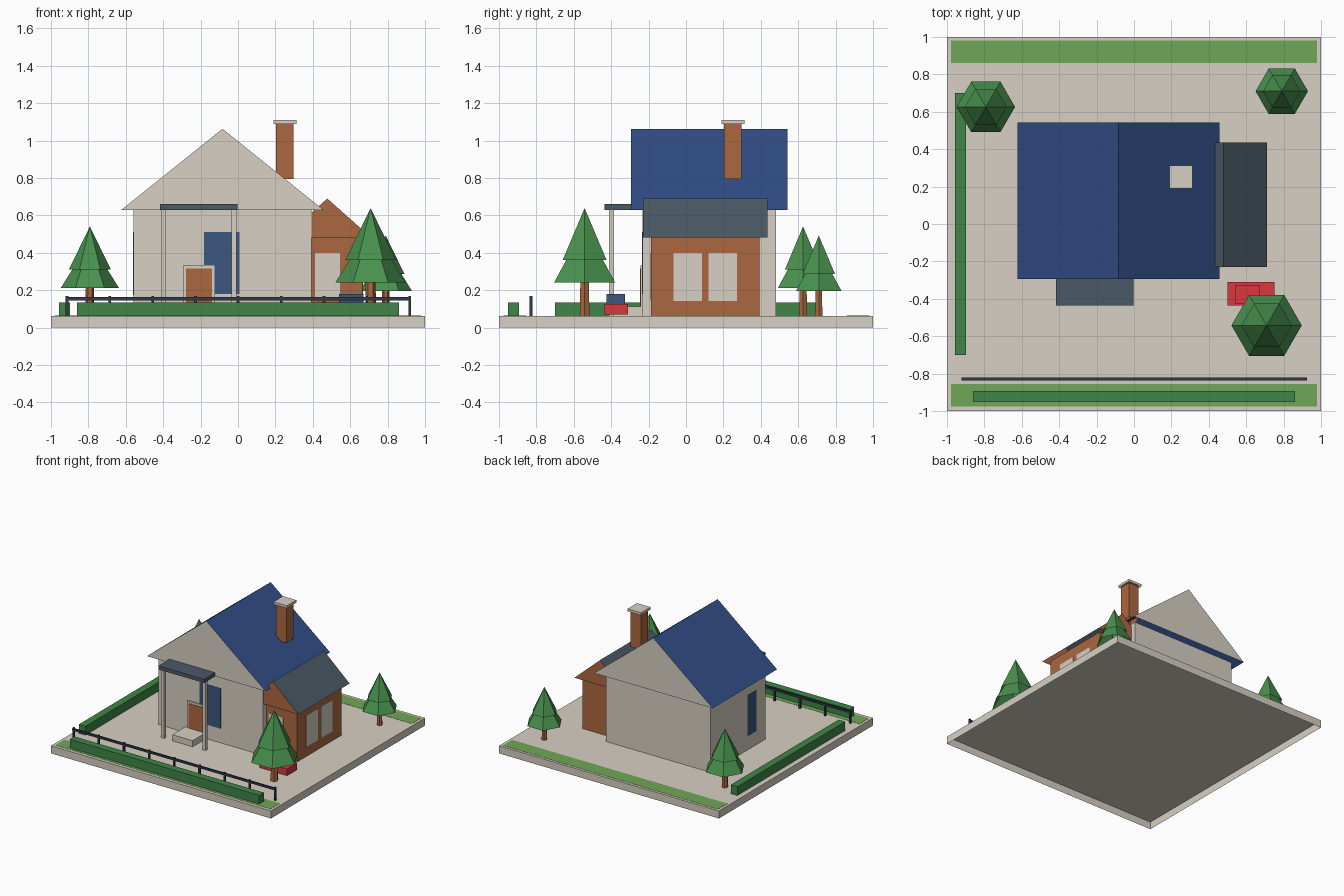
import bpy
import bmesh
import math
from mathutils import Matrix

cube = bpy.data.objects.get("Cube")
if cube:
    bpy.data.objects.remove(cube, do_unlink=True)


def material(name, r, g, b):
    m = bpy.data.materials.new(name)
    m.use_nodes = True
    m.diffuse_color = (r, g, b, 1)
    bsdf = next(n for n in m.node_tree.nodes if n.type == "BSDF_PRINCIPLED")
    bsdf.inputs["Base Color"].default_value = (r, g, b, 1)
    return m


STONE = material("warm_stone", 0.68, 0.63, 0.55)
BLUE = material("roof_blue", 0.031, 0.075, 0.24)
GLASS = material("window_blue", 0.045, 0.095, 0.21)
BRICK = material("brick", 0.41, 0.14, 0.052)
SLATE = material("slate", 0.07, 0.10, 0.13)
LEAF = material("tree_green", 0.065, 0.28, 0.075)
HEDGE = material("hedge_green", 0.05, 0.24, 0.065)
GRASS = material("grass_green", 0.16, 0.39, 0.095)
RED = material("car_red", 0.68, 0.04, 0.045)
IRON = material("dark_iron", 0.03, 0.042, 0.058)

GROUND = 0.062


def finish(name, bm, *mats):
    """Make the object, leaving its underside open."""
    bmesh.ops.recalc_face_normals(bm, faces=bm.faces)
    bm.normal_update()
    under = [f for f in bm.faces if f.normal.z < -0.9]
    bmesh.ops.delete(bm, geom=under, context="FACES")
    mesh = bpy.data.meshes.new(name)
    bm.to_mesh(mesh)
    bm.free()
    for m in mats:
        mesh.materials.append(m)
    obj = bpy.data.objects.new(name, mesh)
    bpy.context.collection.objects.link(obj)
    return obj


def box(name, x, y, z, *mats):
    """Box from (low, high) ranges; a second material colours the top."""
    bm = bmesh.new()
    bmesh.ops.create_cube(bm, size=1)
    for v in bm.verts:
        v.co = [r[0] if c < 0 else r[1] for r, c in zip((x, y, z), v.co)]
    bm.normal_update()
    if len(mats) > 1:
        for f in bm.faces:
            f.material_index = int(f.normal.z > 0.5)
    return finish(name, bm, *mats)


def gable_roof(name, x, y, z, cover, gable):
    """Triangular prism along y with its gable ends in the wall colour."""
    bm = bmesh.new()
    profile = [(x[0], z[0]), (x[1], z[0]), ((x[0] + x[1]) / 2, z[1])]
    face = bm.faces.new([bm.verts.new((px, y[0], pz)) for px, pz in profile])
    ext = bmesh.ops.extrude_face_region(bm, geom=[face])["geom"]
    moved = [g for g in ext if isinstance(g, bmesh.types.BMVert)]
    bmesh.ops.translate(bm, verts=moved, vec=(0, y[1] - y[0], 0))
    bm.normal_update()
    for f in bm.faces:
        f.material_index = int(abs(f.normal.y) > 0.9)
    return finish(name, bm, cover, gable)


def hex_cone(name, x, y, z, r_low, r_high, mat):
    bm = bmesh.new()
    bmesh.ops.create_cone(bm, cap_ends=True, segments=6, radius1=r_low,
                          radius2=r_high, depth=z[1] - z[0])
    turn = Matrix.Rotation(math.pi / 2, 4, "Z")
    bm.transform(Matrix.Translation((x, y, sum(z) / 2)) @ turn)
    return finish(name, bm, mat)


def tree(name, x, y, s):
    def level(low, high):
        return GROUND + low * s, GROUND + high * s
    hex_cone(name + "_trunk", x, y, level(0, 0.2), 0.03 * s, 0.026 * s, BRICK)
    hex_cone(name + "_lower_crown", x, y, level(0.18, 0.48), 0.188 * s, 0, LEAF)
    hex_cone(name + "_upper_crown", x, y, level(0.3, 0.577), 0.135 * s, 0, LEAF)


# Plot and lawns
box("plot_base", (-1, 1), (-1, 1), (0, GROUND), STONE)
lawn_top = GROUND + 0.0015
box("front_lawn", (-0.978, 0.978), (-0.975, -0.855), (GROUND, lawn_top), GRASS)
box("back_lawn", (-0.978, 0.978), (0.86, 0.98), (GROUND, lawn_top), GRASS)

# Main house
box("house_walls", (-0.558, 0.392), (-0.233, 0.48), (GROUND, 0.63), STONE)
gable_roof("house_roof", (-0.623, 0.457), (-0.293, 0.543), (0.63, 1.063), BLUE, STONE)
box("front_window", (-0.183, 0.007), (-0.236, -0.232), (0.18, 0.51), GLASS)
box("side_window", (-0.561, -0.557), (-0.115, 0), (0.175, 0.51), GLASS)
box("chimney_stack", (0.203, 0.297), (0.203, 0.297), (0.795, 1.09), BRICK)
box("chimney_cap", (0.19, 0.312), (0.19, 0.312), (1.088, 1.109), STONE)

# Entrance
box("door_frame", (-0.293, -0.125), (-0.242, -0.232), (GROUND, 0.333), STONE)
box("door", (-0.278, -0.14), (-0.246, -0.241), (GROUND, 0.315), BRICK)
box("door_step", (-0.31, -0.125), (-0.41, -0.232), (GROUND, 0.113), STONE)
box("porch_canopy", (-0.418, -0.002), (-0.437, -0.232), (0.63, 0.66), SLATE)
for side, px in (("right", -0.397), ("left", -0.022)):
    box("porch_post_" + side, (px - 0.013, px + 0.013), (-0.411, -0.385),
        (GROUND, 0.63), STONE)

# Brick side wing
box("wing_walls", (0.388, 0.665), (-0.187, 0.394), (GROUND, 0.483), BRICK)
gable_roof("wing_roof", (0.245, 0.71), (-0.23, 0.435), (0.483, 0.69), SLATE, BRICK)
box("wing_front_window", (0.412, 0.545), (-0.191, -0.186), (0.145, 0.4), STONE)
for i, wy in enumerate((-0.067, 0.121)):
    box(f"wing_side_window_{i + 1}", (0.664, 0.669), (wy, wy + 0.152), (0.142, 0.4), STONE)

# Hedges
box("front_hedge", (-0.86, 0.86), (-0.953, -0.893), (GROUND, 0.135), HEDGE)
box("side_hedge", (-0.957, -0.897), (-0.7, 0.7), (GROUND, 0.135), HEDGE)

# Fence
box("fence_rail", (-0.922, 0.924), (-0.836, -0.822), (0.146, 0.163), IRON)
for i in range(9):
    fx = -0.914 + i * 0.229
    box(f"fence_post_{i + 1}", (fx - 0.007, fx + 0.007), (-0.836, -0.822),
        (GROUND, 0.17), IRON)

# Parked car
box("car_body", (0.5, 0.752), (-0.437, -0.311), (0.07, 0.125), RED)
box("car_cabin", (0.54, 0.67), (-0.425, -0.325), (0.125, 0.18), GLASS, RED)

# Trees
tree("front_tree", 0.709, -0.542, 1)
tree("back_right_tree", -0.792, 0.626, 0.83)
tree("back_left_tree", 0.79, 0.71, 0.745)
